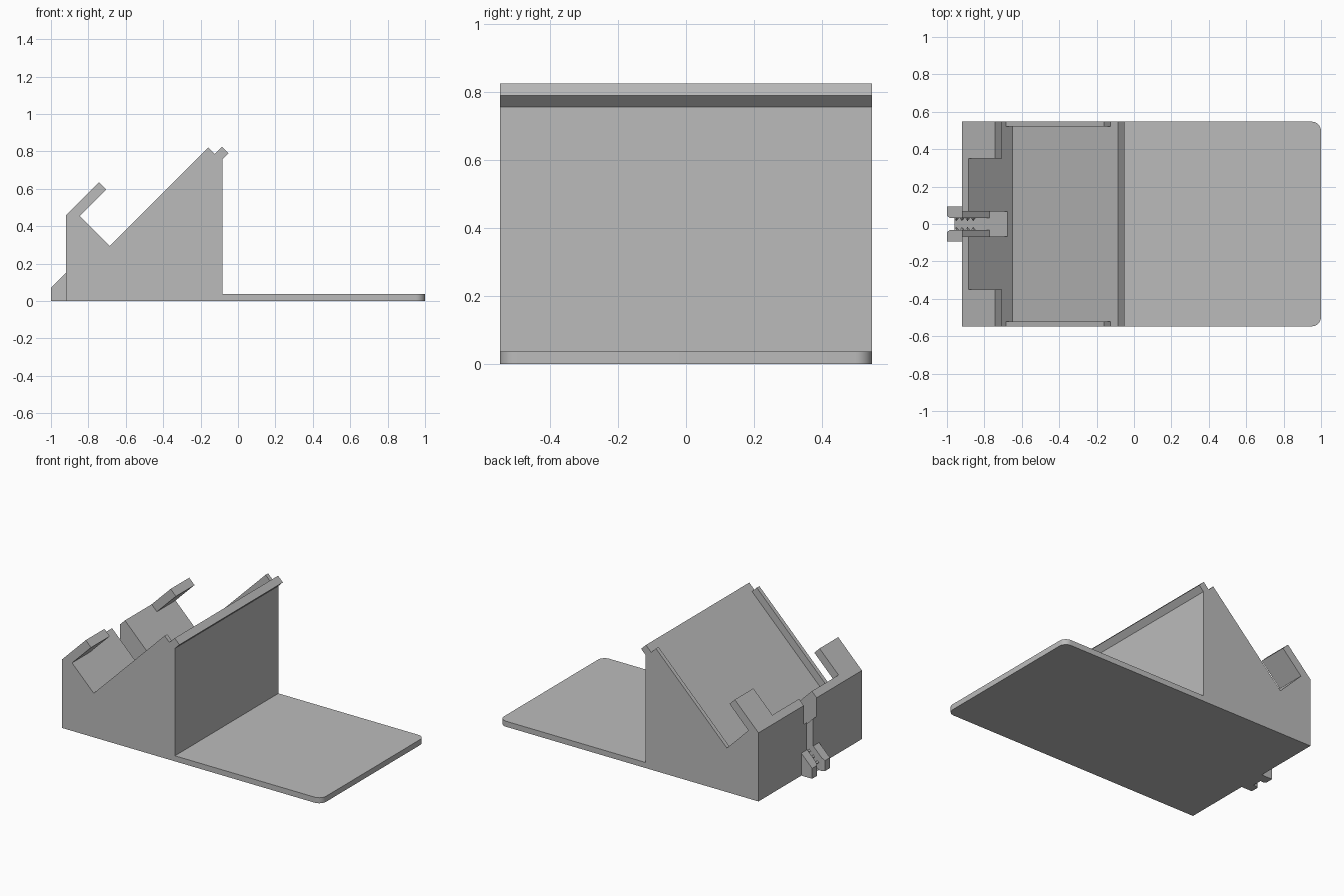
import bpy, bmesh, math
from mathutils import Matrix

if "Cube" in bpy.data.objects:
    bpy.data.objects.remove(bpy.data.objects["Cube"])

grey = bpy.data.materials.new("light_grey")
grey.diffuse_color = (0.5, 0.5, 0.5, 1)
grey.use_nodes = True
grey.node_tree.nodes["Principled BSDF"].inputs["Base Color"].default_value = grey.diffuse_color


def snap(v):
    return round(v * 256) / 256


def tilt(a, s):
    """Point (x, z) on the 45 degree lines z - x = a and z + x = s."""
    a, s = snap(a), snap(s)
    return ((s - a) / 2, (s + a) / 2)


def add_object(name, bm):
    bmesh.ops.recalc_face_normals(bm, faces=bm.faces)
    me = bpy.data.meshes.new(name)
    bm.to_mesh(me)
    bm.free()
    me.materials.append(grey)
    ob = bpy.data.objects.new(name, me)
    bpy.context.collection.objects.link(ob)
    return ob


def prism(name, pts, half, round_x=None):
    """Extrude an (x, z) profile across y from -half to half."""
    bm = bmesh.new()
    face = bm.faces.new([bm.verts.new((x, -half, z)) for x, z in pts])
    ext = bmesh.ops.extrude_face_region(bm, geom=[face])
    for v in ext["geom"]:
        if isinstance(v, bmesh.types.BMVert):
            v.co.y = half
    if round_x is not None:
        edges = [e for e in bm.edges
                 if all(abs(v.co.x - round_x) < 1e-5 for v in e.verts)
                 and abs(e.verts[0].co.y - e.verts[1].co.y) < 1e-5]
        bmesh.ops.bevel(bm, geom=edges, offset=0.05, segments=8,
                        profile=0.5, affect='EDGES')
    return add_object(name, bm)


def combine(target, other, operation):
    mod = target.modifiers.new(operation.lower(), 'BOOLEAN')
    mod.operation, mod.solver, mod.object = operation, 'EXACT', other
    bpy.context.view_layer.objects.active = target
    bpy.ops.object.modifier_apply(modifier=mod.name)
    bpy.data.objects.remove(other)


def tilted_cut(target, a0, a1, s0, s1, half):
    pts = [tilt(a0, s0), tilt(a0, s1), tilt(a1, s1), tilt(a1, s0)]
    combine(target, prism("cutter", pts, half), 'DIFFERENCE')


# Wedge body, hooked lip, top ledge and foot plate as one profile
back = tilt(1.38, -0.46)
wall = tilt(0.84, 0.67)
body = prism("stand_body", [
    (back[0], 0), back, tilt(1.38, -0.11), tilt(1.30, -0.11),
    tilt(1.30, -0.39), tilt(0.98, -0.39), tilt(0.98, 0.66),
    tilt(0.91, 0.66), tilt(0.91, 0.74), tilt(0.84, 0.74), wall,
    (wall[0], 0.037), (1, 0.037), (1, 0)], 0.547, round_x=1)

# Cable clip on the back wall
clip = prism("cable_clip", [(-1, 0), (-1, 0.07), (-0.90, 0.17), (-0.90, 0)], 0.094)
combine(body, clip, 'UNION')

# Recess between the side rails, then the gap in the lip
tilted_cut(body, 0.91, 1.10, -0.39, 0.66, 0.52)
tilted_cut(body, 1.20, 1.60, -0.39, 0.10, 0.35)

# Plug pocket and the narrow cable groove
tilted_cut(body, 0.96, 1.70, -0.585, -0.20, 0.068)
tilted_cut(body, 0.96, 1.70, -1.20, -0.50, 0.032)

# Flared mouth of the clip
bm = bmesh.new()
mouth = bm.faces.new([bm.verts.new((x, y, -0.1)) for x, y in
                      [(-1.02, -0.056), (-0.965, -0.02), (-0.965, 0.02), (-1.02, 0.056)]])
ext = bmesh.ops.extrude_face_region(bm, geom=[mouth])
for v in ext["geom"]:
    if isinstance(v, bmesh.types.BMVert):
        v.co.z = 0.3
combine(body, add_object("mouth_cutter", bm), 'DIFFERENCE')

bpy.ops.object.select_all(action='DESELECT')
body.select_set(True)
bpy.context.view_layer.objects.active = body
bpy.ops.object.shade_smooth_by_angle(angle=math.radians(30))

# Small gripping teeth on both walls of the groove
bm = bmesh.new()
for side in (-1, 1):
    for i in range(4):
        x = -0.95 + i * 0.03
        place = (Matrix.Translation((x, side * 0.025, x + 1.00))
                 @ Matrix.Rotation(side * math.pi / 2, 4, 'X'))
        bmesh.ops.create_cone(bm, cap_ends=True, segments=4, radius1=0.014,
                              radius2=0, depth=0.02, matrix=place)
add_object("clip_teeth", bm)
